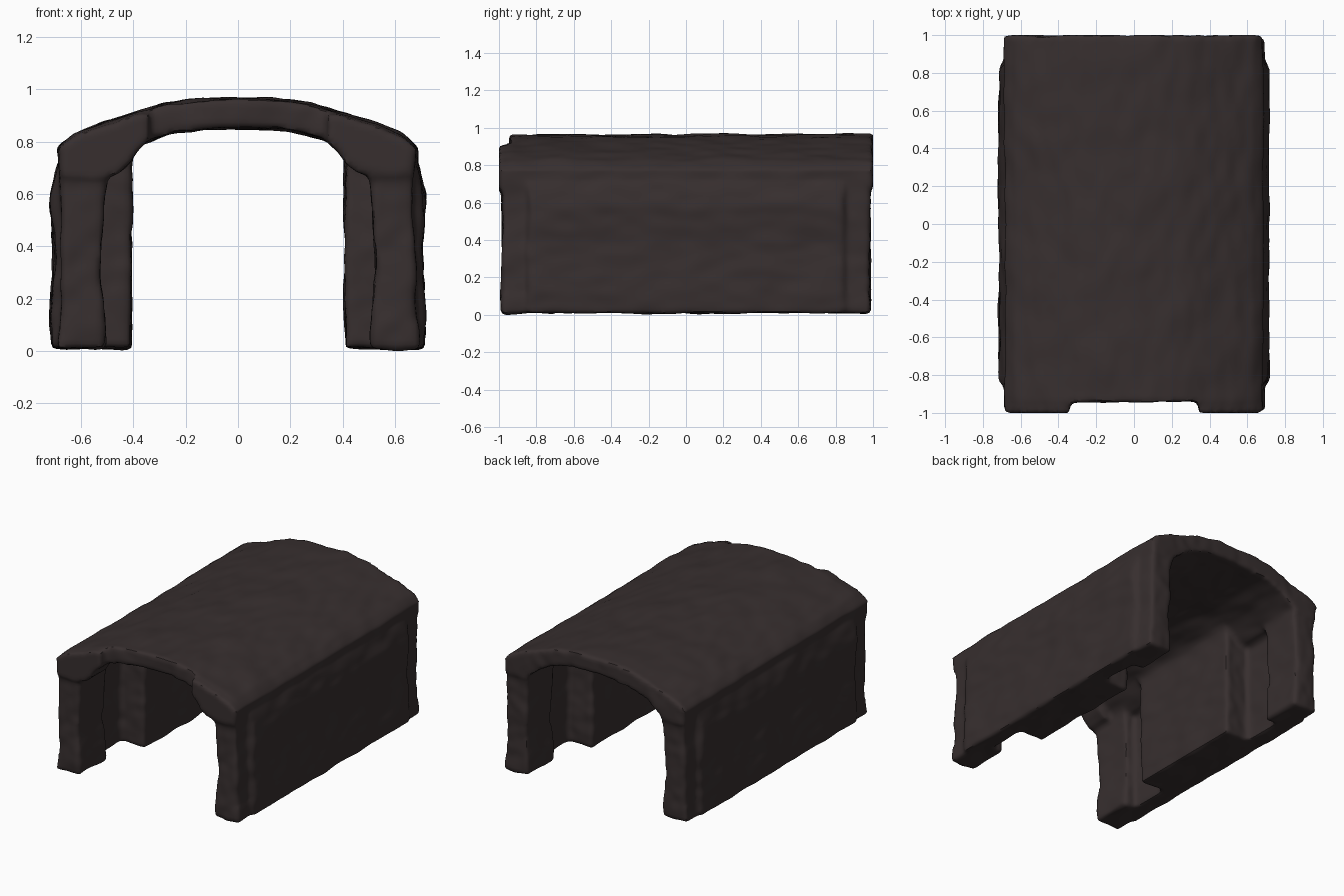
import bpy, bmesh
from mathutils import Vector, noise

if "Cube" in bpy.data.objects:
    bpy.data.objects.remove(bpy.data.objects["Cube"])

rock = bpy.data.materials.new("dark brown rock")
rock.diffuse_color = (0.038, 0.028, 0.028, 1)
rock.use_nodes = True
rock.node_tree.nodes["Principled BSDF"].inputs["Base Color"].default_value = rock.diffuse_color
body = bmesh.new()


def extrude(profile, y0, y1):
    """Add a closed solid from an x-z profile pushed along y."""
    a = [body.verts.new((x, y0, z)) for x, z in profile]
    b = [body.verts.new((x, y1, z)) for x, z in profile]
    n = len(profile)
    faces = [body.faces.new(a), body.faces.new(b[::-1])]
    for i in range(n):
        j = (i + 1) % n
        faces.append(body.faces.new((a[j], a[i], b[i], b[j])))
    bmesh.ops.recalc_face_normals(body, faces=faces)
    bmesh.ops.triangulate(body, faces=faces[:2])


def mirror(pts):
    return [(-x, z) for x, z in pts]


# arched roof: right half of the cross-section, mirrored
outer = [(0.68, 0.68), (0.685, 0.78), (0.63, 0.825), (0.52, 0.87), (0.40, 0.91),
         (0.28, 0.945), (0.15, 0.96)]
inner = [(0.15, 0.848), (0.24, 0.836), (0.32, 0.812), (0.40, 0.775), (0.46, 0.73), (0.53, 0.68)]
extrude(outer + [(0, 0.965)] + mirror(outer[::-1]) + mirror(inner[::-1]) + [(0, 0.85)] + inner,
        -0.945, 1.0)

# side parts, built on both sides
eave = [(0.68, 0.68), (0.685, 0.78), (0.63, 0.82), (0.52, 0.86), (0.40, 0.90),
        (0.34, 0.915), (0.34, 0.80), (0.38, 0.765), (0.415, 0.71), (0.46, 0.675)]
wall = [(0.71, 0.01), (0.715, 0.12), (0.70, 0.35), (0.715, 0.58), (0.69, 0.70), (0.66, 0.77),
        (0.58, 0.77), (0.59, 0.01)]
buttress = [(0.63, 0.01), (0.63, 0.80), (0.39, 0.80), (0.41, 0.72), (0.41, 0.01)]
post = [(0.69, 0.01), (0.68, 0.2), (0.675, 0.6), (0.68, 0.76), (0.49, 0.76), (0.51, 0.6),
        (0.525, 0.3), (0.505, 0.01)]
parts = [(eave, -1.005, -0.82),      # front eave
         (wall, -0.84, 0.84),        # side wall
         (buttress, -0.43, 0.43),    # thick inner buttress
         (post, -0.985, -0.69),      # front post
         (post, 0.69, 0.985)]        # back post
for prof, y0, y1 in parts:
    extrude(prof, y0, y1)
    extrude(mirror(prof), y0, y1)

# fuse all parts into one worn rock shell
mesh = bpy.data.meshes.new("rock_shelter_blocks")
body.to_mesh(mesh)
body.free()
shell = bpy.data.objects.new("rock_shelter", mesh)
bpy.context.collection.objects.link(shell)
mod = shell.modifiers.new("fuse", 'REMESH')
mod.mode = 'VOXEL'
mod.voxel_size = 0.018
soft = shell.modifiers.new("soften", 'SMOOTH')
soft.factor = 0.5
soft.iterations = 3
dg = bpy.context.evaluated_depsgraph_get()
worn = bpy.data.meshes.new_from_object(shell.evaluated_get(dg))
shell.modifiers.clear()
shell.data = worn
worn.name = "rock_shelter"

# roughen the surface with lumps and fine ridges running along the length
moves = []
for v in worn.vertices:
    p = v.co
    n = noise.noise(p * 4.0) + 0.6 * noise.noise(Vector((p.x * 14, p.y * 7, p.z * 14)))
    moves.append(p + v.normal * n * 0.011)
for v, p in zip(worn.vertices, moves):
    v.co = (p.x, min(max(p.y, -1.0), 1.0), max(p.z, 0.0))
worn.materials.clear()
worn.materials.append(rock)
bpy.context.view_layer.objects.active = shell
shell.select_set(True)
bpy.ops.object.shade_smooth_by_angle(angle=0.8)
